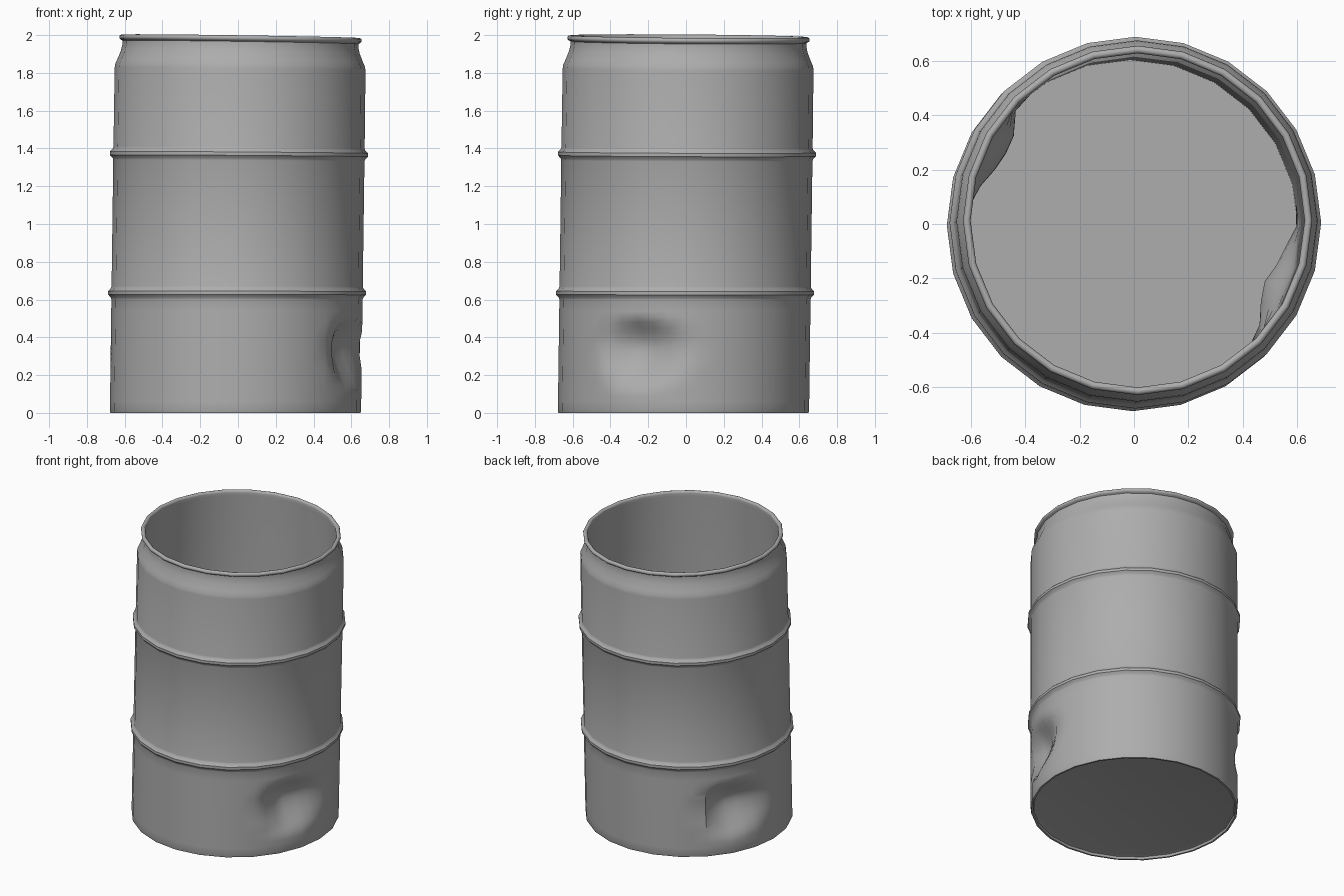
import bpy, bmesh, math

if "Cube" in bpy.data.objects:
    bpy.data.objects.remove(bpy.data.objects["Cube"], do_unlink=True)

SIDES = 24          # flat sides around the drum
SEGS = SIDES * 2    # each side is split once so the dents bend smoothly

steel = bpy.data.materials.new("grey steel")
steel.use_nodes = True
steel.diffuse_color = (0.42, 0.42, 0.42, 1)
bsdf = steel.node_tree.nodes["Principled BSDF"]
bsdf.inputs["Base Color"].default_value = steel.diffuse_color
bsdf.inputs["Roughness"].default_value = 0.6


def dent(angle, z, centre, mid_z):
    """Strength of one dent, 0 to 1, steep above and on its clockwise side."""
    da = (angle - math.radians(centre) + math.pi) % math.tau - math.pi
    dz = z - mid_z
    d = math.hypot(da / (0.50 if da > 0 else 0.27), dz / (0.17 if dz > 0 else 0.25))
    t = max(0, 1 - d)
    return t * (2 - t) * t ** 0.3


def place(r, z, i):
    """Point on the battered drum: polygon outline, dents, lean and tilt."""
    a = math.tau * i / SEGS
    if i % 2:
        r *= math.cos(math.pi / SIDES)
    push = max(dent(a, z, -25, 0.35), dent(a, z, 148, 0.34))
    r -= push * (0.11 if r > 0.64 else 0.085)
    x, y = r * math.cos(a), r * math.sin(a)
    lean = 0.027 * (z / 2 - 0.5)
    h = z / 2
    return x + lean, y + lean, z - h * h * (0.015 * x + 0.008 * y)


def lathe(name, profile):
    bm = bmesh.new()
    rings = [[bm.verts.new(place(r, z, i)) for i in range(SEGS)] for r, z in profile]
    for low, high in zip(rings, rings[1:]):
        for i in range(SEGS):
            j = (i + 1) % SEGS
            bm.faces.new((low[i], low[j], high[j], high[i]))
    # close the underside and the floor inside
    bm.faces.new(list(reversed(rings[0])))
    bm.faces.new(rings[-1])
    bmesh.ops.recalc_face_normals(bm, faces=bm.faces)
    mesh = bpy.data.meshes.new(name)
    bm.to_mesh(mesh)
    bm.free()
    mesh.materials.append(steel)
    obj = bpy.data.objects.new(name, mesh)
    bpy.context.collection.objects.link(obj)
    bpy.ops.object.select_all(action="DESELECT")
    obj.select_set(True)
    bpy.context.view_layer.objects.active = obj
    bpy.ops.object.shade_smooth_by_angle(angle=math.radians(40))
    return obj


def rib(z):
    """Rolled hoop pressed out of the wall."""
    return [(0.665, z - 0.035), (0.668, z - 0.025), (0.683, z - 0.009),
            (0.683, z + 0.009), (0.668, z + 0.025), (0.665, z + 0.035)]


# Rows of points through the dented lower part of the wall
dent_rows = [0.06 + 0.03 * k for k in range(17)]

underside = [(0.625, 0.02), (0.645, 0.015), (0.65, 0.0), (0.662, 0.0), (0.665, 0.008)]
wall = [(0.665, z) for z in dent_rows] + rib(0.635) + rib(1.37) + [(0.664, 1.82)]
neck = [(0.661, 1.84), (0.65, 1.865), (0.632, 1.91), (0.624, 1.945), (0.624, 1.962)]

# Rolled lip: most of a circle around its centre line
lip = []
for k in range(9):
    t = math.radians(-60 + 30 * k)
    lip.append((0.628 + 0.014 * math.cos(t), 1.98 + 0.014 * math.sin(t)))

lining = [(0.616, 1.96)] + [(0.616, z) for z in reversed(dent_rows)] + [(0.616, 0.035)]

lathe("drum_shell", underside + wall + neck + lip + lining)
